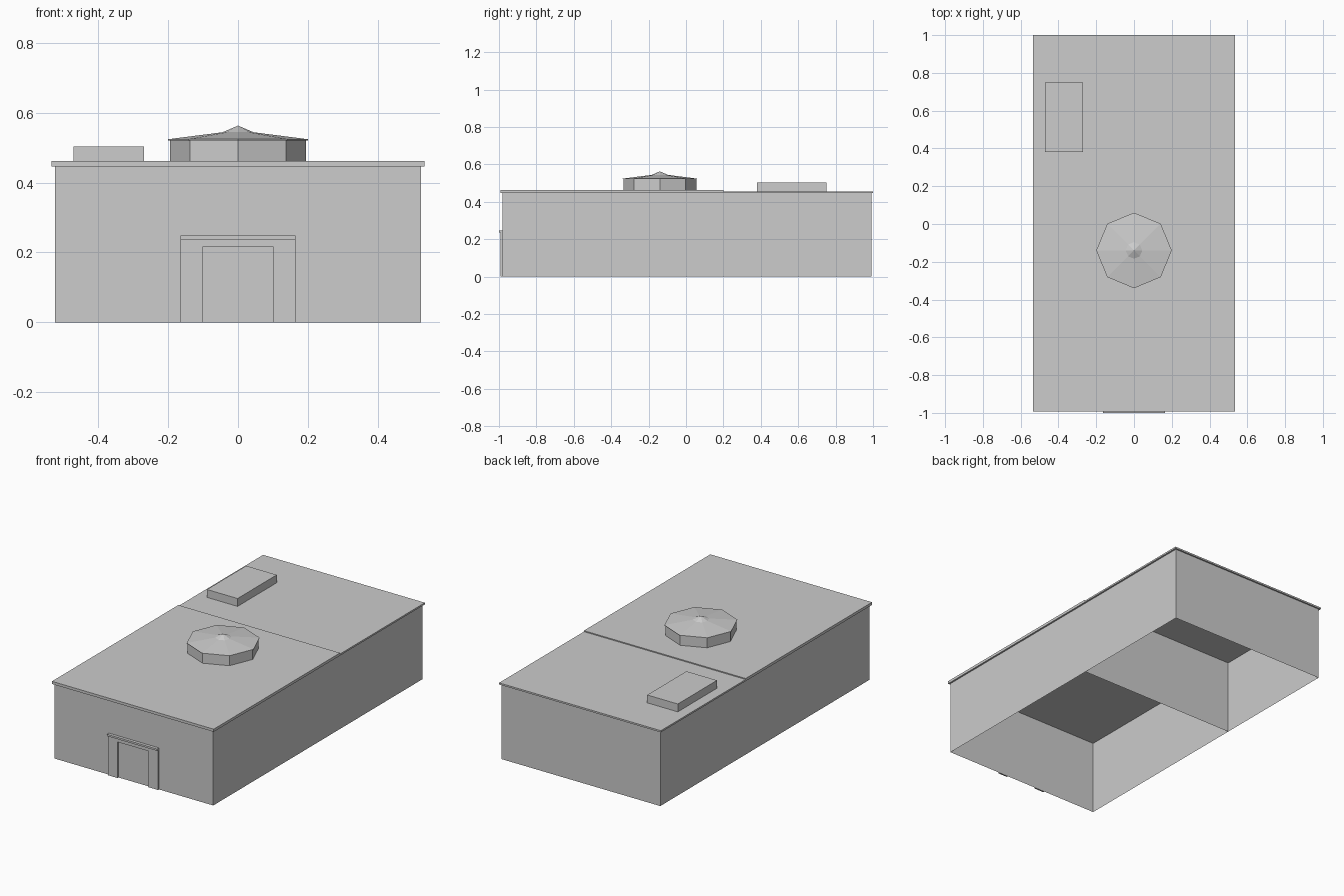
import bpy, bmesh
from math import cos, sin, tau

cube = bpy.data.objects.get("Cube")
if cube:
    bpy.data.objects.remove(cube, do_unlink=True)

# Single plain grey finish
grey = bpy.data.materials.new("plain_grey")
grey.use_nodes = True
colour = (0.604, 0.604, 0.604, 1)
grey.diffuse_color = colour
grey.node_tree.nodes["Principled BSDF"].inputs["Base Color"].default_value = colour


def finish(name, bm):
    bmesh.ops.recalc_face_normals(bm, faces=bm.faces)
    mesh = bpy.data.meshes.new(name)
    bm.to_mesh(mesh)
    bm.free()
    mesh.materials.append(grey)
    obj = bpy.data.objects.new(name, mesh)
    bpy.context.collection.objects.link(obj)
    return obj


def box(name, xs, ys, zs, drop=()):
    """Box between limits; drop lists face normals to leave open."""
    bm = bmesh.new()
    bmesh.ops.create_cube(bm, size=1)
    bm.normal_update()
    gone = [f for f in bm.faces
            if any(f.normal.dot(d) > 0.9 for d in drop)]
    bmesh.ops.delete(bm, geom=gone, context='FACES')
    for v in bm.verts:
        v.co = [lo + (c + 0.5) * (hi - lo)
                for c, (lo, hi) in zip(v.co, (xs, ys, zs))]
    return finish(name, bm)


def extrude_outline(name, points, y_back, y_front):
    """Extrude an (x, z) outline along y."""
    bm = bmesh.new()
    face = bm.faces.new([bm.verts.new((x, y_back, z)) for x, z in points])
    new = bmesh.ops.extrude_face_region(bm, geom=[face])["geom"]
    verts = [g for g in new if isinstance(g, bmesh.types.BMVert)]
    bmesh.ops.translate(bm, verts=verts, vec=(0, y_front - y_back, 0))
    return finish(name, bm)


def turned(name, profile, centre_y, sides):
    """Revolve a (radius, z) profile that ends at an apex."""
    bm = bmesh.new()
    rings = [[bm.verts.new((r * cos(tau * i / sides),
                            centre_y + r * sin(tau * i / sides), z))
              for i in range(sides)] for r, z in profile[:-1]]
    apex = bm.verts.new((0, centre_y, profile[-1][1]))
    for i in range(sides):
        j = (i + 1) % sides
        for a, b in zip(rings, rings[1:]):
            bm.faces.new((a[i], a[j], b[j], b[i]))
        bm.faces.new((rings[-1][i], rings[-1][j], apex))
    bm.faces.new(rings[0])
    return finish(name, bm)


DOWN, FRONT = (0, 0, -1), (0, -1, 0)
WALL, EAVE = 0.524, 0.534
FRONT_Y, SPLIT, BACK_Y = -0.982, 0.2, 0.991
CEILING, ROOF = 0.446, 0.462

# Two hollow halls sharing a partition wall, open underneath
box("front_hall", (-WALL, WALL), (FRONT_Y, SPLIT), (0, CEILING), [DOWN])
box("rear_hall", (-WALL, WALL), (SPLIT, BACK_Y), (0, CEILING), [DOWN, FRONT])

# Overhanging roof slabs, the rear one slightly lower
box("front_roof", (-EAVE, EAVE), (FRONT_Y - 0.01, SPLIT), (CEILING, ROOF))
box("rear_roof", (-EAVE, EAVE), (SPLIT, 1.0), (CEILING, 0.456))

# Rooftop plant box
box("rooftop_box", (-0.471, -0.269), (0.38, 0.75), (0.456, 0.503))

# Eight-sided rooftop lantern with a two-pitch roof
turned("lantern", [(0.195, ROOF), (0.195, 0.521), (0.2, 0.521), (0.2, 0.524),
                   (0.044, 0.544), (0, 0.563)], -0.14, 8)

# Entrance surround and lintel
half = [(0.102, 0.215), (0.102, 0), (0.165, 0), (0.165, 0.237)]
outline = half + [(-x, z) for x, z in reversed(half)]
extrude_outline("door_surround", outline, FRONT_Y, FRONT_Y - 0.009)
box("door_lintel", (-0.165, 0.165), (-1.0, FRONT_Y), (0.237, 0.248))
